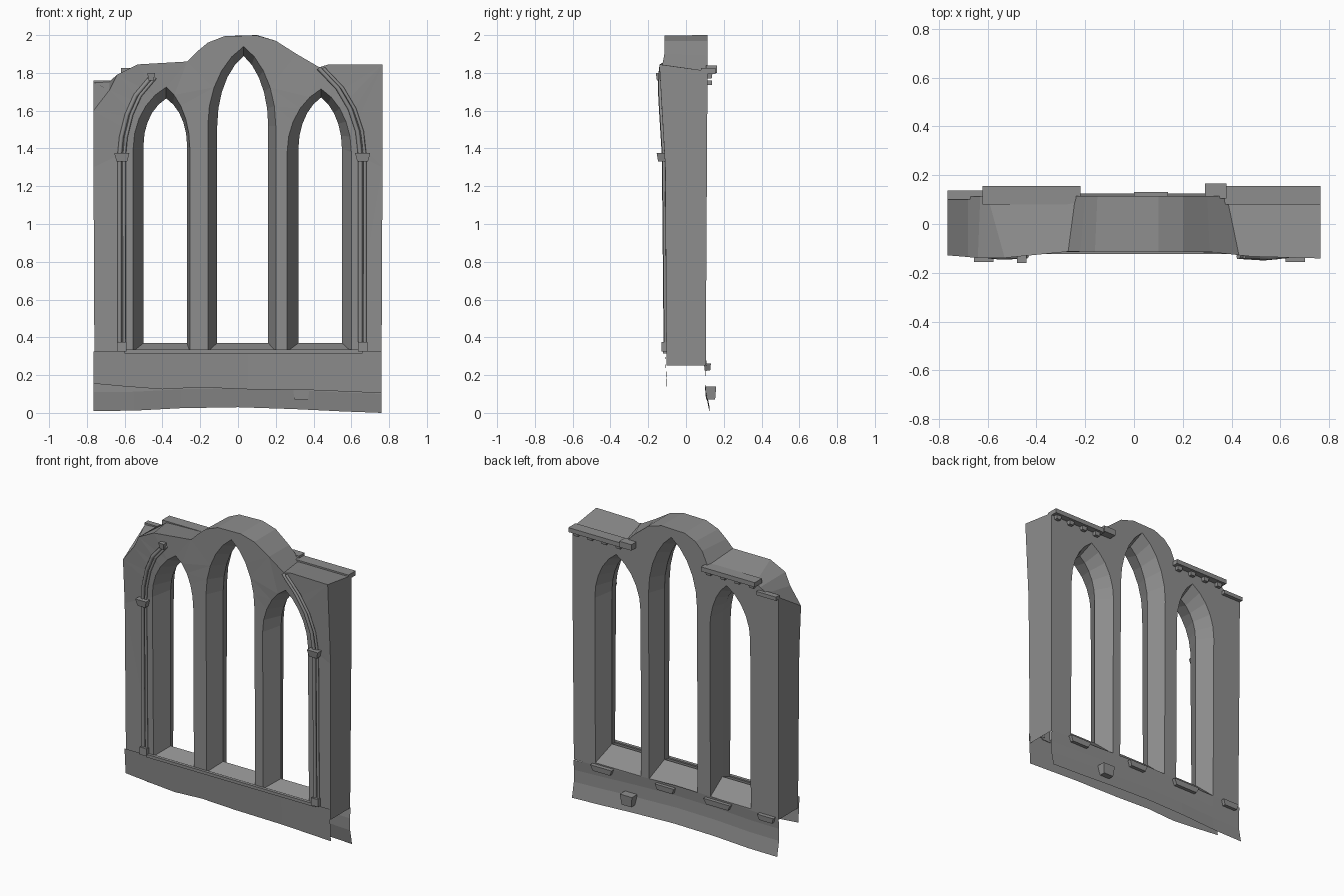
import bpy, bmesh
from math import sin, cos, radians
from mathutils import Vector

cube = bpy.data.objects.get("Cube")
if cube:
    bpy.data.objects.remove(cube)

stone = bpy.data.materials.new("grey stone")
stone.use_nodes = True
GREY = (0.27, 0.27, 0.27, 1)
stone.diffuse_color = GREY
stone.node_tree.nodes["Principled BSDF"].inputs["Base Color"].default_value = GREY


def finish(name, bm, recalc=True):
    if recalc:
        bmesh.ops.recalc_face_normals(bm, faces=bm.faces)
    mesh = bpy.data.meshes.new(name)
    bm.to_mesh(mesh)
    bm.free()
    mesh.materials.append(stone)
    obj = bpy.data.objects.new(name, mesh)
    bpy.context.collection.objects.link(obj)
    return obj


def box(name, x, y, z, taper=1.0):
    """Box from three (low, high) ranges; taper shrinks its lower end."""
    bm = bmesh.new()
    bmesh.ops.create_cube(bm, size=1)
    mid = [sum(r) / 2 for r in (x, y, z)]
    for v in bm.verts:
        k = taper if v.co.z < 0 else 1
        v.co = Vector((mid[0] + v.co.x * (x[1] - x[0]) * k,
                       mid[1] + v.co.y * (y[1] - y[0]) * k,
                       mid[2] + v.co.z * (z[1] - z[0])))
    return finish(name, bm)


def sheet(name, rows):
    """Surface through equal-length rows of points."""
    bm = bmesh.new()
    grid = [[bm.verts.new(p) for p in row] for row in rows]
    for a, b in zip(grid, grid[1:]):
        for i in range(len(a) - 1):
            bm.faces.new((a[i], a[i + 1], b[i + 1], b[i]))
    return finish(name, bm, False)


def lancet(x0, x1, spring, apex_x, apex_z, sill, steps=5):
    """Pointed-arch outline, counter-clockwise seen from the front."""
    end = radians(65)

    def side(edge):
        pts = []
        for i in range(steps):
            t = end * i / steps
            pts.append((edge + (apex_x - edge) * (1 - cos(t)) / (1 - cos(end)),
                        spring + (apex_z - spring) * sin(t) / sin(end)))
        return pts
    return ([(x0, sill), (x1, sill)] + side(x1) + [(apex_x, apex_z)]
            + side(x0)[::-1])


def front_y(x, z):
    # The upper corners lean forward
    corner = max(0, min(1, (abs(x) - 0.3) / 0.25)) * max(0, min(1, (z - 1.3) / 0.5))
    return -0.102 - 0.006 * z - 0.028 * corner


def back_y(x, z):
    return 0.103 + 0.006 * z


# Wall: matching front and back outlines with three waisted lancet openings
front_outline = [(-0.76, 0.25), (0.76, 0.25), (0.765, 1.3), (0.765, 1.845),
                 (0.48, 1.845), (0.43, 1.83), (0.31, 1.9), (0.2, 1.97),
                 (0.1, 1.998), (-0.07, 1.995), (-0.16, 1.96), (-0.22, 1.91),
                 (-0.27, 1.86), (-0.53, 1.845), (-0.64, 1.79), (-0.68, 1.71),
                 (-0.765, 1.6), (-0.765, 1.3)]
back_outline = [(-0.76, 0.25), (0.76, 0.25), (0.765, 1.3), (0.765, 1.81),
                (0.49, 1.81), (0.38, 1.81), (0.3, 1.89), (0.2, 1.97),
                (0.1, 2.0), (-0.07, 1.995), (-0.15, 1.96), (-0.2, 1.91),
                (-0.24, 1.82), (-0.6, 1.81), (-0.63, 1.78), (-0.68, 1.755),
                (-0.765, 1.75), (-0.765, 1.3)]
# left edge, right edge, spring, apex x, apex z: outer face, then waist
windows = [((-0.555, -0.255, 1.4, -0.38, 1.725), (-0.5, -0.27, 1.42, -0.38, 1.665)),
           ((-0.16, 0.2, 1.52, 0.03, 1.94), (-0.11, 0.16, 1.52, 0.03, 1.89)),
           ((0.26, 0.6, 1.38, 0.44, 1.715), (0.32, 0.55, 1.4, 0.44, 1.67))]

bm = bmesh.new()


def loop(points, depth):
    return [bm.verts.new((x, depth(x, z), z)) for x, z in points]


def bridge(a, b, skip_first=False):
    for i in range(1 if skip_first else 0, len(a)):
        j = (i + 1) % len(a)
        bm.faces.new((a[i], a[j], b[j], b[i]))


def loop_edges(verts):
    pairs = zip(verts, verts[1:] + verts[:1])
    return [bm.edges.get(p) or bm.edges.new(p) for p in pairs]


front_loops = [loop(front_outline, front_y)]
back_loops = [loop(back_outline, back_y)]
bridge(front_loops[0], back_loops[0], skip_first=True)
for outer, waist in windows:
    f = loop(lancet(*outer, 0.325), front_y)
    m = loop(lancet(*waist, 0.37), lambda x, z: 0.0)
    b = loop(lancet(*outer, 0.27), back_y)
    bridge(f, m)
    bridge(m, b)
    front_loops.append(f)
    back_loops.append(b)
for loops, facing in ((front_loops, -1), (back_loops, 1)):
    edges = [e for verts in loops for e in loop_edges(verts)]
    bmesh.ops.triangle_fill(bm, use_beauty=True, edges=edges, normal=(0, facing, 0))
finish("wall", bm)

# Uneven skirts hanging below the wall
front_hem = [(-0.765, 0.155), (-0.6, 0.14), (-0.4, 0.125), (-0.2, 0.135),
             (0.05, 0.125), (0.4, 0.12), (0.76, 0.105)]
sheet("front_skirt", [[(x, -0.1, z) for x, z in front_hem],
                      [(x, -0.112, 0.325) for x, z in front_hem]])
back_hem = [(-0.765, 0.01), (-0.55, 0.012), (-0.3, 0.025), (0, 0.03),
            (0.3, 0.02), (0.55, 0.008), (0.76, 0.0)]
sheet("back_skirt", [[(x, y, z + h) for x, z in back_hem[::-1]]
                     for y, h in ((0.125, 0), (0.105, 0.1), (0.103, 0.18), (0.11, 0.25))])
box("back_block", (0.29, 0.38), (0.1, 0.16), (0.07, 0.14), 0.8)

# Window ledges, broken along the back
box("front_ledge", (-0.6, 0.66), (-0.122, -0.1), (0.315, 0.335))
for x0, x1 in ((-0.74, -0.62), (-0.42, -0.22), (0.0, 0.14), (0.46, 0.62)):
    box("back_ledge_piece", (x0, x1), (0.095, 0.132), (0.225, 0.262), 0.8)

# Eaves along the back of both shoulders, with broken teeth below
for x0, x1 in ((-0.62, -0.22), (0.37, 0.765)):
    box("eave", (x0, x1), (0.08, 0.156), (1.795, 1.825))
    for i in range(4):
        x = x0 + 0.02 + i * (x1 - x0 - 0.08) / 3
        box("eave_tooth", (x, x + 0.04), (0.1, 0.14), (1.77, 1.8), 0.8)
box("eave_end", (0.29, 0.38), (0.105, 0.165), (1.8, 1.84))
box("corner_eave", (-0.765, -0.62), (0.1, 0.138), (1.735, 1.76))


def shaft(name, path, offset, radius):
    """Six-sided tube along an x-z path on the wall front."""
    curve = bpy.data.curves.new(name, "CURVE")
    curve.dimensions = "3D"
    curve.bevel_depth = radius
    curve.bevel_resolution = 1
    curve.use_fill_caps = True
    spline = curve.splines.new("POLY")
    spline.points.add(len(path) - 1)
    for p, (x, z) in zip(spline.points, path):
        p.co = (x + offset, front_y(x, z) - 0.004, z, 1)
    curve.materials.append(stone)
    obj = bpy.data.objects.new(name, curve)
    bpy.context.collection.objects.link(obj)


# Paired shafts curving inward at the top, with capitals and bases
right_path = [(-0.615, 0.33), (-0.615, 1.36), (-0.605, 1.46), (-0.575, 1.58),
              (-0.53, 1.68), (-0.45, 1.775)]
left_path = [(0.66, 0.33), (0.66, 1.36), (0.645, 1.49), (0.605, 1.61),
             (0.54, 1.72), (0.44, 1.825)]
for side, path in (("right", right_path), ("left", left_path)):
    for offset, radius in ((-0.012, 0.012), (0.012, 0.009)):
        shaft(side + "_shaft", path, offset, radius)
    x = path[0][0]
    box(side + "_capital", (x - 0.04, x + 0.04), (-0.155, -0.105), (1.33, 1.375), 0.7)
    box(side + "_base", (x - 0.025, x + 0.025), (-0.13, -0.1), (0.325, 0.375))
box("top_boss", (-0.48, -0.44), (-0.16, -0.12), (1.76, 1.8), 0.7)
